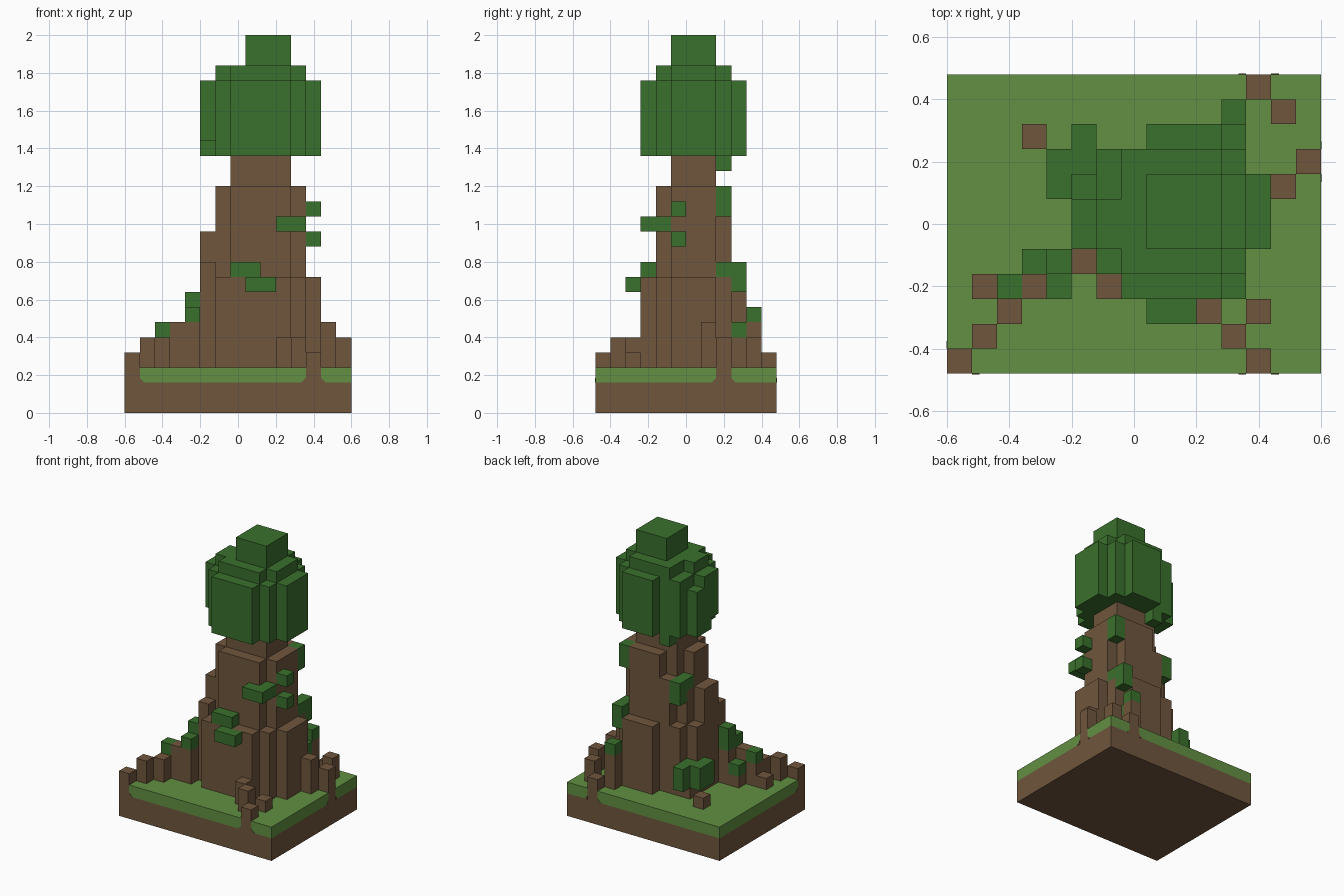
import bpy, bmesh
from mathutils import Vector

U = 0.08                                  # edge of one block
ORIGIN = Vector((-0.6, -0.48, 0))

old = bpy.data.objects.get("Cube")
if old:
    bpy.data.objects.remove(old)


def material(name, rgb):
    m = bpy.data.materials.new(name)
    m.use_nodes = True
    m.diffuse_color = (*rgb, 1)
    m.node_tree.nodes["Principled BSDF"].inputs["Base Color"].default_value = (*rgb, 1)
    return m


brown = material("bark brown", (0.162, 0.093, 0.047))
grass = material("grass green", (0.122, 0.279, 0.054))
leaf = material("leaf green", (0.042, 0.162, 0.026))

blocks = {}                               # block position -> part name


def fill(part, i0, i1, j0, j1, k0, k1):
    """Fill an inclusive x and y range from height k0 up to k1."""
    for i in range(i0, i1 + 1):
        for j in range(j0, j1 + 1):
            for k in range(k0, k1):
                blocks[i, j, k] = part


# Ground
fill("soil", 0, 14, 0, 11, 0, 2)
fill("grass", 0, 14, 0, 11, 2, 3)

# Trunk: stepped crosses that narrow upwards
fill("trunk", 6, 11, 4, 8, 3, 9)
fill("trunk", 6, 10, 3, 3, 3, 9)
fill("trunk", 8, 10, 9, 9, 3, 9)
fill("trunk", 12, 12, 5, 7, 3, 9)
fill("trunk", 5, 5, 4, 4, 3, 10)
fill("trunk", 5, 5, 5, 6, 3, 12)
fill("trunk", 5, 5, 7, 7, 3, 9)
fill("trunk", 7, 10, 4, 7, 3, 15)
fill("trunk", 8, 10, 8, 8, 3, 15)
fill("trunk", 6, 11, 5, 6, 3, 15)
fill("trunk", 11, 11, 7, 7, 3, 15)
fill("trunk", 6, 6, 7, 7, 3, 12)
fill("trunk", 7, 7, 8, 8, 3, 13)
fill("trunk", 7, 10, 5, 7, 15, 17)

# Roots: single columns of position and top height
for i, j, top in ((0, 0, 4), (1, 1, 5), (2, 2, 5), (1, 3, 4), (2, 3, 5),
                  (3, 3, 6), (3, 4, 5), (4, 3, 6), (4, 4, 7), (5, 8, 5),
                  (10, 2, 5), (11, 1, 5), (12, 2, 4), (12, 0, 4),
                  (13, 7, 6), (14, 8, 5), (11, 9, 5), (11, 10, 6),
                  (13, 10, 5), (12, 11, 4), (3, 9, 4)):
    fill("roots", i, i, j, j, 2, top)
    if 0 < i < 14 and 0 < j < 11:
        blocks[i, j, 2] = "grass"

# Vines
for box in ((2, 2, 3, 3, 5, 6), (3, 3, 4, 4, 4, 5), (4, 4, 3, 3, 6, 7),
            (4, 4, 4, 4, 6, 8), (4, 4, 7, 8, 4, 6), (5, 5, 8, 8, 5, 6),
            (5, 5, 9, 9, 4, 6), (7, 8, 3, 3, 9, 10), (8, 9, 2, 2, 8, 9),
            (10, 11, 3, 3, 12, 13), (11, 11, 4, 4, 12, 13),
            (12, 12, 5, 5, 13, 14), (12, 12, 5, 5, 11, 12),
            (11, 11, 8, 8, 13, 15), (11, 11, 9, 9, 8, 10),
            (11, 11, 8, 8, 9, 10), (11, 11, 9, 9, 5, 6),
            (11, 11, 10, 10, 6, 7), (6, 6, 8, 8, 11, 13),
            (6, 6, 7, 7, 12, 13), (7, 7, 8, 8, 16, 17)):
    fill("vines", *box)

# Canopy
fill("canopy", 6, 11, 4, 8, 17, 22)
fill("canopy", 7, 10, 3, 3, 17, 22)
fill("canopy", 8, 10, 9, 9, 17, 22)
fill("canopy", 12, 12, 5, 7, 17, 22)
fill("canopy", 5, 5, 5, 5, 18, 22)
fill("canopy", 5, 5, 6, 7, 17, 21)
fill("canopy", 5, 5, 6, 6, 17, 22)
fill("canopy", 7, 10, 4, 8, 22, 23)
fill("canopy", 6, 11, 5, 6, 22, 23)
fill("canopy", 11, 11, 7, 7, 22, 23)
fill("canopy", 8, 10, 5, 7, 23, 25)


def finish(name, bm, mat):
    mesh = bpy.data.meshes.new(name)
    bmesh.ops.recalc_face_normals(bm, faces=bm.faces)
    bm.to_mesh(mesh)
    bm.free()
    mesh.materials.append(mat)
    bpy.context.collection.objects.link(bpy.data.objects.new(name, mesh))


def build(part, mat):
    """Skin the exposed sides of every block in a part."""
    bm = bmesh.new()
    for pos, owner in blocks.items():
        if owner != part:
            continue
        for axis in range(3):
            for side in (0, 1):
                step = list(pos)
                step[axis] += 2 * side - 1
                if tuple(step) in blocks:
                    continue
                corners = []
                for a, b in ((0, 0), (1, 0), (1, 1), (0, 1)):
                    c = Vector(pos)
                    c[axis] += side
                    c[(axis + 1) % 3] += a
                    c[(axis + 2) % 3] += b
                    corners.append(bm.verts.new(c * U + ORIGIN))
                bm.faces.new(corners if side else corners[::-1])
    mesh = bpy.data.meshes.new(part)
    bmesh.ops.remove_doubles(bm, verts=bm.verts, dist=0.001)
    bmesh.ops.dissolve_limit(bm, angle_limit=0.01, verts=bm.verts, edges=bm.edges)
    bm.to_mesh(mesh)
    bm.free()
    mesh.materials.append(mat)
    bpy.context.collection.objects.link(bpy.data.objects.new(part, mesh))


for part, mat in (("soil", brown), ("grass", grass), ("trunk", brown),
                  ("roots", brown), ("vines", leaf), ("canopy", leaf)):
    build(part, mat)

# Clipped lower corners of the turf beside each edge root
bm = bmesh.new()
CLIP, THIN = 0.025, 0.002
for axis, edge, along, way in ((0, -0.48, -0.52, 1), (0, -0.48, 0.36, -1),
                               (0, -0.48, 0.44, 1), (0, 0.48, 0.36, -1),
                               (0, 0.48, 0.44, 1), (1, 0.6, 0.16, -1),
                               (1, 0.6, 0.24, 1), (1, -0.6, -0.4, 1)):
    out = edge + (THIN if edge > 0 else -THIN)
    rings = []
    for depth in (edge, out):
        ring = []
        for s, h in ((0, 0), (way * CLIP, 0), (0, CLIP)):
            p = Vector((0, 0, 2 * U + h))
            p[axis], p[1 - axis] = along + s, depth
            ring.append(bm.verts.new(p))
        rings.append(ring)
        bm.faces.new(ring)
    for n in range(3):
        m = (n + 1) % 3
        bm.faces.new((rings[0][n], rings[0][m], rings[1][m], rings[1][n]))
finish("turf_corner_plates", bm, brown)
